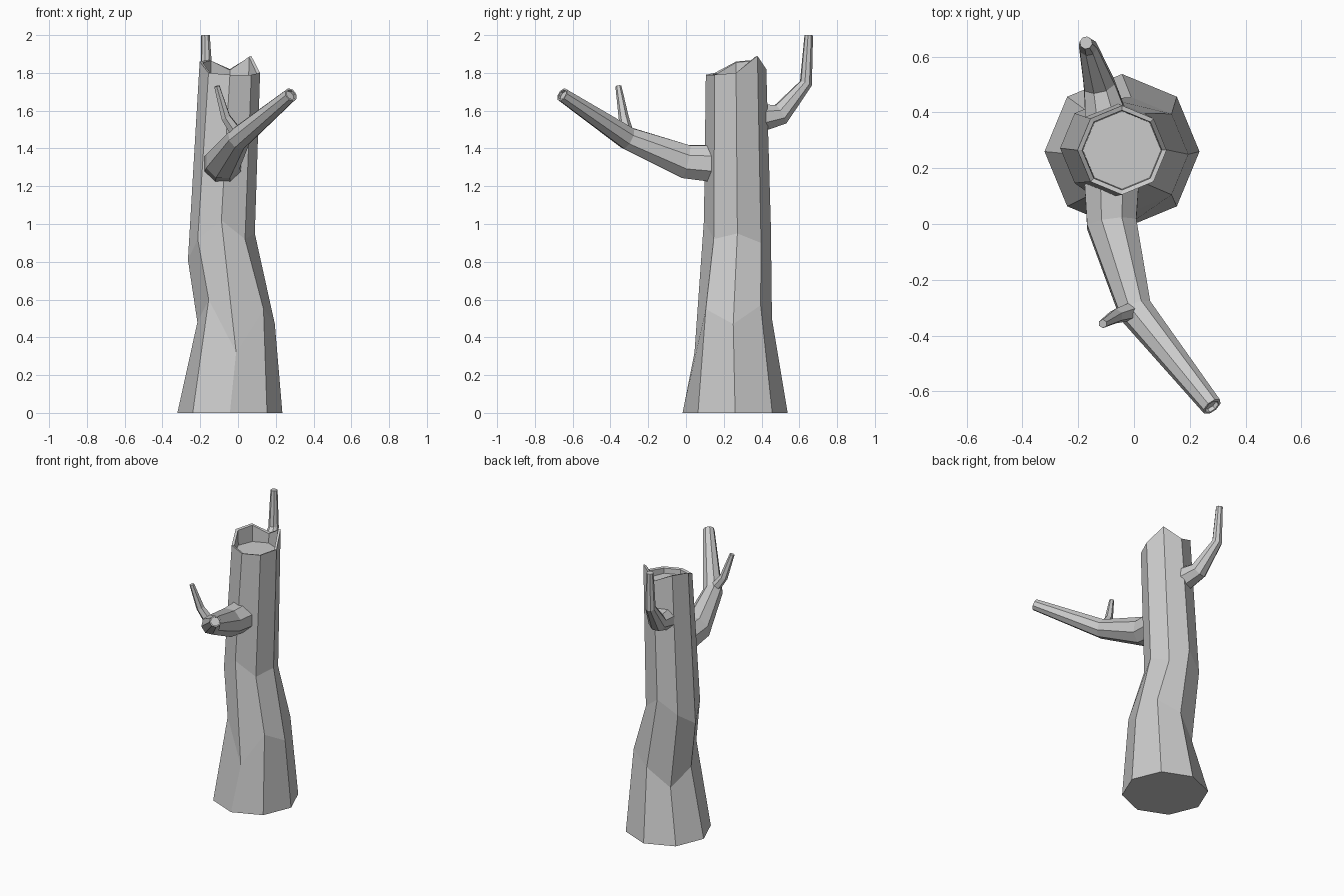
import bpy, bmesh, math
from mathutils import Vector

cube = bpy.data.objects.get("Cube")
if cube:
    bpy.data.objects.remove(cube, do_unlink=True)

bark = bpy.data.materials.new("grey_bark")
bark.use_nodes = True
colour = (0.6, 0.6, 0.6, 1)
bark.diffuse_color = colour
bark.node_tree.nodes["Principled BSDF"].inputs["Base Color"].default_value = colour


def skin(name, rings):
    """Join successive rings of points with flat faces and cap both ends."""
    bm = bmesh.new()
    loops = [[bm.verts.new(p) for p in ring] for ring in rings]
    for a, b in zip(loops, loops[1:]):
        n = len(a)
        for i in range(n):
            j = (i + 1) % n
            bm.faces.new((a[i], a[j], b[j], b[i]))
    bm.faces.new(loops[0][::-1])
    bm.faces.new(loops[-1])
    bmesh.ops.recalc_face_normals(bm, faces=bm.faces)
    mesh = bpy.data.meshes.new(name)
    bm.to_mesh(mesh)
    bm.free()
    mesh.materials.append(bark)
    obj = bpy.data.objects.new(name, mesh)
    bpy.context.collection.objects.link(obj)
    return obj


def trunk_ring(x, y, radius, heights):
    return [(x + radius * math.cos(k * math.pi / 4),
             y + radius * math.sin(k * math.pi / 4), z)
            for k, z in enumerate(heights)]


def branch(name, path, radii, sides, hollow=0.0):
    """Tapered tube along a path, with mitred bends and an optional hollow tip."""
    pts = [Vector(p) for p in path]
    rings = []
    side = Vector((1, 0, 0))
    for i, (p, r) in enumerate(zip(pts, radii)):
        before = (p - pts[max(i - 1, 0)]).normalized()
        after = (pts[min(i + 1, len(pts) - 1)] - p).normalized()
        axis = (before + after).normalized()
        side = (side - axis * side.dot(axis)).normalized()
        up = axis.cross(side)
        angles = [(k + 0.5) * math.tau / sides for k in range(sides)]
        rings.append([p + r * (side * math.cos(a) + up * math.sin(a)) for a in angles])
    if hollow:
        centre = pts[-1]
        lip = [centre + (q - centre) * 0.75 for q in rings[-1]]
        rings += [lip, [q - axis * hollow for q in lip]]
    return skin(name, rings)


# Trunk: twisted octagonal column with a broken, hollow top
rim = [1.80, 1.89, 1.82, 1.87, 1.86, 1.80, 1.79, 1.79]
skin("trunk", [
    trunk_ring(-0.043, 0.26, 0.278, [0] * 8),
    trunk_ring(-0.01, 0.25, 0.205, [0.47, 0.57, 0.5, 0.37, 0.48, 0.6, 0.32, 0.55]),
    trunk_ring(-0.088, 0.272, 0.177, [0.95, 0.9, 1.0, 0.9, 0.81, 0.92, 1.02, 0.92]),
    trunk_ring(-0.043, 0.265, 0.16, rim),
    trunk_ring(-0.043, 0.265, 0.143, [z - 0.005 for z in rim]),
    trunk_ring(-0.043, 0.265, 0.14, [1.75] * 8),
])

# Long front branch
branch("front_branch",
       [(-0.08, 0.14, 1.32), (-0.08, 0.0, 1.33), (0.005, -0.31, 1.455), (0.28, -0.655, 1.685)],
       [0.105, 0.096, 0.064, 0.038], 8, hollow=0.015)

# Twig growing from the front branch
branch("front_twig",
       [(0.0, -0.31, 1.47), (-0.065, -0.33, 1.565), (-0.112, -0.358, 1.73)],
       [0.036, 0.027, 0.016], 6)

# Upturned back branch
branch("back_branch",
       [(-0.1, 0.38, 1.56), (-0.125, 0.5, 1.58), (-0.165, 0.635, 1.745), (-0.172, 0.65, 2.0)],
       [0.082, 0.06, 0.034, 0.023], 8)
